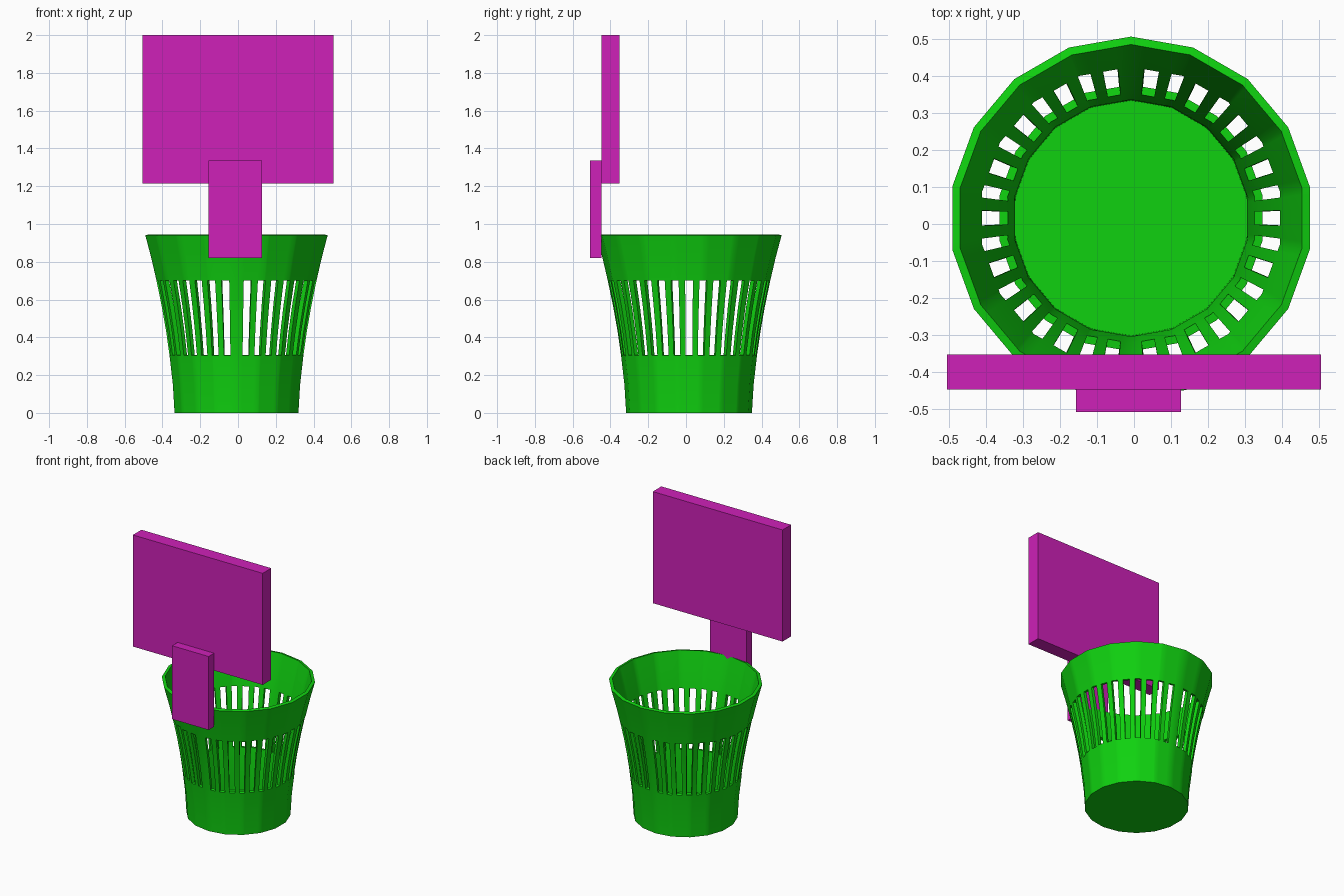
import bpy, bmesh
from math import radians, cos, sin, pi

cube = bpy.data.objects.get("Cube")
if cube:
    bpy.data.objects.remove(cube, do_unlink=True)


def material(name, colour):
    mat = bpy.data.materials.new(name)
    mat.use_nodes = True
    mat.diffuse_color = (*colour, 1)
    mat.node_tree.nodes["Principled BSDF"].inputs["Base Color"].default_value = (*colour, 1)
    return mat


GREEN = material("bright green", (0.005, 0.64, 0.005))
MAGENTA = material("magenta", (0.62, 0.015, 0.48))


def add_object(name, bm, mat):
    mesh = bpy.data.meshes.new(name)
    bm.to_mesh(mesh)
    bm.free()
    mesh.materials.append(mat)
    obj = bpy.data.objects.new(name, mesh)
    bpy.context.collection.objects.link(obj)
    return obj


def box(name, low, high, mat):
    bm = bmesh.new()
    bmesh.ops.create_cube(bm, size=1)
    for v in bm.verts:
        v.co = [a + (c + 0.5) * (b - a) for a, b, c in zip(low, high, v.co)]
    return add_object(name, bm, mat)


# Basket: an 18-sided flared cup with a ring of slots
SIDES = 18
STEP = 360 / SIDES
CENTRE = (-0.008, 0.016)
PROFILE = [(0, 0.333), (0.15, 0.342), (0.305, 0.36), (0.43, 0.378),
           (0.56, 0.401), (0.70, 0.43), (0.82, 0.458), (0.94, 0.49)]
SLOT_ROWS = (2, 3, 4)
SLOT_HALF = 2.8

# Slots fill each half ring, leaving a wider bar at the front and back
half = [8 + i * 164 / 16 for i in range(17)]
slots = [90 + a for a in half] + [270 + a for a in half]
corners = [90 + i * STEP for i in range(SIDES)]
edges = [a + s for a in slots for s in (-SLOT_HALF, SLOT_HALF)]
stops = []
for a in sorted(corners + edges):
    if not stops or a - stops[-1] > 0.05:
        stops.append(a)


def ring_point(angle, radius, z):
    off = (angle - 90) % STEP - STEP / 2
    r = radius * cos(pi / SIDES) / cos(radians(off))
    t = radians(angle)
    return (CENTRE[0] + r * cos(t), CENTRE[1] + r * sin(t), z)


bm = bmesh.new()
rings = [[bm.verts.new(ring_point(a, r, z)) for a in stops] for z, r in PROFILE]
n = len(stops)
for row, (low, high) in enumerate(zip(rings, rings[1:])):
    for i in range(n):
        j = (i + 1) % n
        mid = (stops[i] + stops[j] + (360 if j == 0 else 0)) / 2
        in_slot = any(abs(mid - a) < SLOT_HALF for a in slots)
        if not (in_slot and row in SLOT_ROWS):
            bm.faces.new((low[i], low[j], high[j], high[i]))
bm.faces.new(rings[0][::-1])
basket = add_object("basket", bm, GREEN)
wall = basket.modifiers.new("wall", "SOLIDIFY")
wall.thickness = 0.022
wall.offset = -1

bpy.context.view_layer.objects.active = basket
basket.select_set(True)
bpy.ops.object.modifier_apply(modifier="wall")
bpy.ops.object.shade_smooth_by_angle(angle=radians(30))

# Backboard and the bracket joining it to the rim
box("backboard", (-0.505, -0.447, 1.215), (0.505, -0.352, 2.0), MAGENTA)
box("bracket", (-0.157, -0.508, 0.82), (0.127, -0.447, 1.337), MAGENTA)
